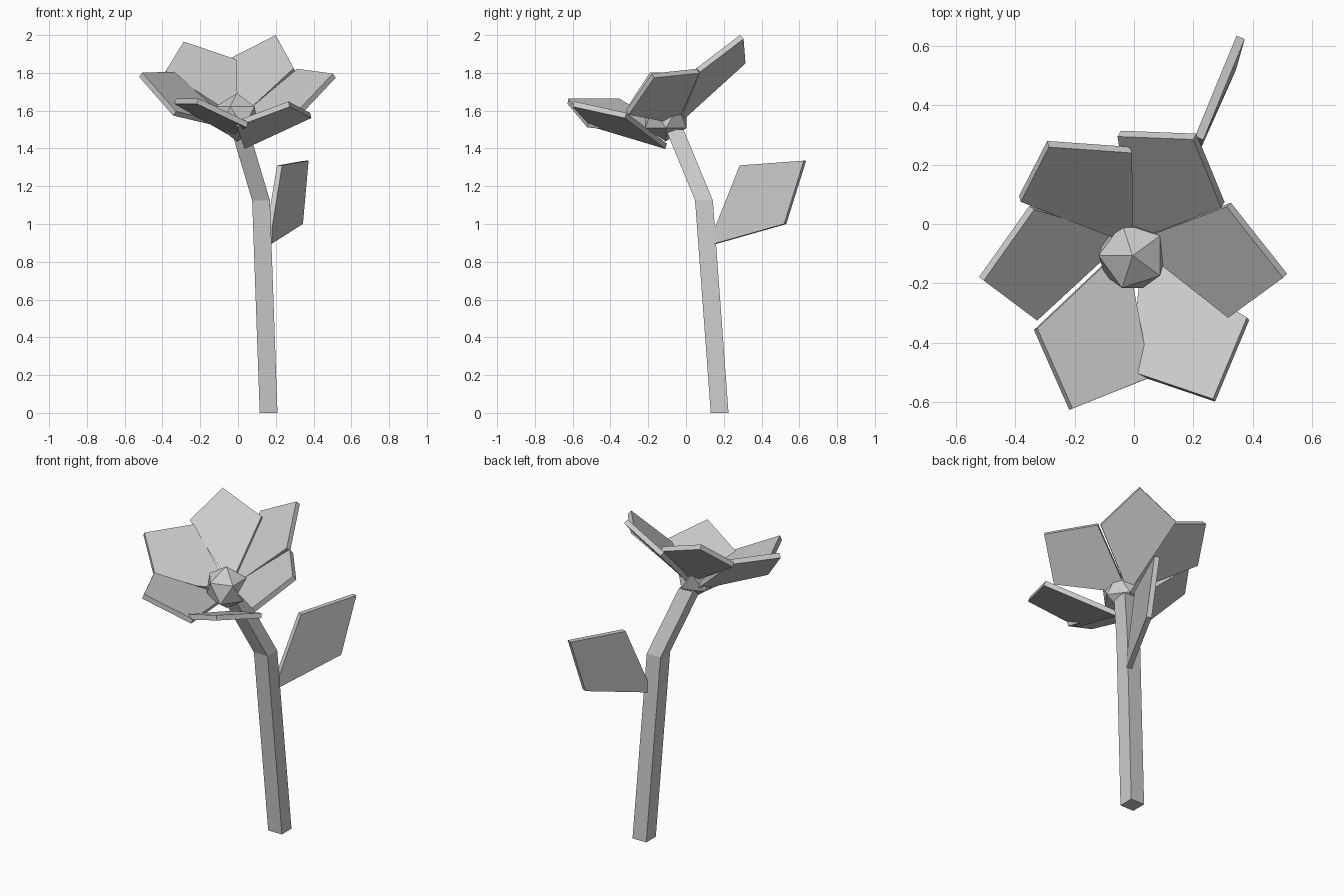
import bpy, bmesh
from mathutils import Vector, Matrix

if "Cube" in bpy.data.objects:
    bpy.data.objects.remove(bpy.data.objects["Cube"])


def finish(bm, name):
    bmesh.ops.recalc_face_normals(bm, faces=bm.faces[:])
    mesh = bpy.data.meshes.new(name)
    bm.to_mesh(mesh)
    bm.free()
    obj = bpy.data.objects.new(name, mesh)
    bpy.context.collection.objects.link(obj)
    return obj


def slab(name, points, thickness):
    """Flat polygon thickened evenly to both sides."""
    pts = [Vector(p) for p in points]
    n = (pts[1] - pts[3]).cross(pts[2] - pts[0]).normalized()
    bm = bmesh.new()
    lo = [bm.verts.new(p - n * thickness / 2) for p in pts]
    hi = [bm.verts.new(p + n * thickness / 2) for p in pts]
    bm.faces.new(lo[::-1])
    bm.faces.new(hi)
    for i in range(len(pts)):
        j = (i + 1) % len(pts)
        bm.faces.new((lo[i], lo[j], hi[j], hi[i]))
    return finish(bm, name)


# Stem: square section swept along a bent path
h = 0.047
bm = bmesh.new()
rings = [[bm.verts.new((x + sx * h, y + sy * h, z))
          for sx, sy in ((-1, -1), (1, -1), (1, 1), (-1, 1))]
         for x, y, z in ((0.162, 0.178, 0.0), (0.122, 0.095, 1.125), (0.01, -0.06, 1.5))]
bm.faces.new(rings[0][::-1])
bm.faces.new(rings[-1])
for a, b in zip(rings, rings[1:]):
    for i in range(4):
        j = (i + 1) % 4
        bm.faces.new((a[i], a[j], b[j], b[i]))
finish(bm, "stem")

# Flower centre: twenty-sided ball
bm = bmesh.new()
bmesh.ops.create_icosphere(bm, subdivisions=1, radius=0.128,
                           matrix=Matrix.Translation((-0.005, -0.107, 1.565)) @ Matrix.Rotation(3.14159, 4, 'Z'))
finish(bm, "flower_centre")

# Petals: side, tip, side corners; the root is dropped onto their plane
petals = {
    "petal_right": ((0.32, 0.065, 1.81), (0.51, -0.175, 1.785), (0.325, -0.31, 1.59)),
    "petal_back_right": ((-0.05, 0.305, 1.86), (0.205, 0.295, 1.99), (0.3, 0.065, 1.815)),
    "petal_back_left": ((-0.385, 0.085, 1.80), (-0.29, 0.27, 1.955), (-0.01, 0.25, 1.86)),
    "petal_left": ((-0.335, -0.32, 1.585), (-0.515, -0.185, 1.79), (-0.345, 0.055, 1.795)),
    "petal_front_left": ((0.05, -0.52, 1.525), (-0.213, -0.625, 1.65), (-0.332, -0.355, 1.65)),
    "petal_front_right": ((0.385, -0.32, 1.575), (0.27, -0.595, 1.635), (-0.01, -0.5, 1.53)),
}
for name, (a, tip, b) in petals.items():
    a, tip, b = Vector(a), Vector(tip), Vector(b)
    n = (a - tip).cross(b - tip).normalized()
    root = Vector((-0.005, -0.06, 1.55))
    root -= n * (root - tip).dot(n)
    slab(name, (root, a, tip, b), 0.03)

# Leaf
slab("leaf", ((0.165, 0.155, 0.895), (0.33, 0.525, 1.0), (0.36, 0.63, 1.335),
              (0.22, 0.29, 1.31), (0.165, 0.155, 0.97)), 0.03)
